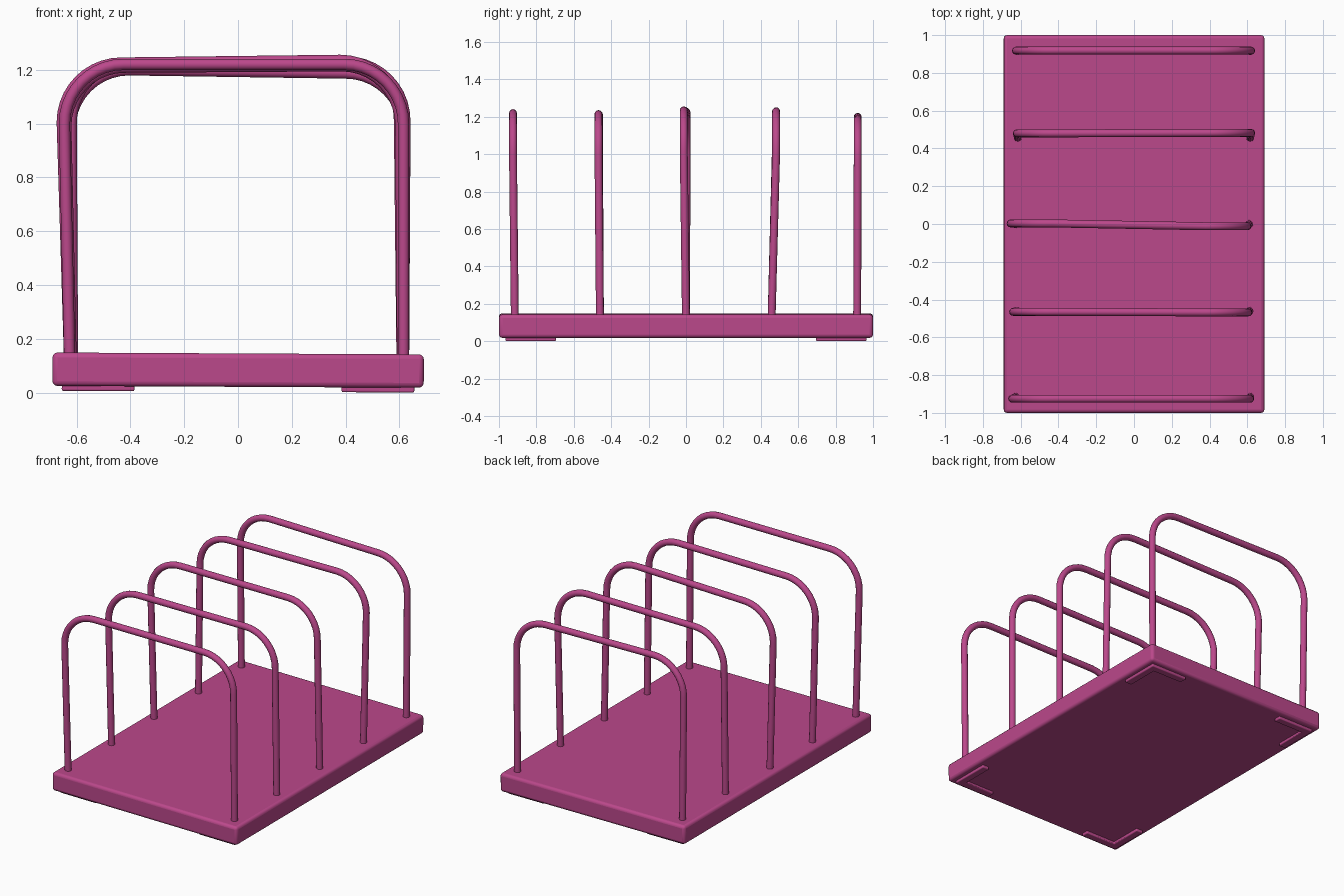
import bpy, bmesh, math
from mathutils import Vector

cube = bpy.data.objects.get("Cube")
if cube:
    bpy.data.objects.remove(cube, do_unlink=True)

COLOUR = (0.50, 0.065, 0.26, 1)
mat = bpy.data.materials.new("magenta_pink")
mat.use_nodes = True
mat.diffuse_color = COLOUR
bsdf = mat.node_tree.nodes["Principled BSDF"]
bsdf.inputs["Base Color"].default_value = COLOUR
bsdf.inputs["Roughness"].default_value = 0.6

TILT = 0.005  # the base leans very slightly to one side


def finish(bm, name, bevel=0, segments=3):
    bmesh.ops.recalc_face_normals(bm, faces=bm.faces[:])
    mesh = bpy.data.meshes.new(name)
    bm.to_mesh(mesh)
    bm.free()
    obj = bpy.data.objects.new(name, mesh)
    bpy.context.collection.objects.link(obj)
    mesh.materials.append(mat)
    if bevel:
        mod = obj.modifiers.new("rounded_edges", "BEVEL")
        mod.width = bevel
        mod.segments = segments
    bpy.ops.object.select_all(action="DESELECT")
    obj.select_set(True)
    bpy.context.view_layer.objects.active = obj
    bpy.ops.object.shade_smooth_by_angle(angle=math.radians(40))
    return obj


def prism(outline, z0, z1, name, bevel):
    bm = bmesh.new()
    face = bm.faces.new([bm.verts.new((x, y, z0)) for x, y in outline])
    ext = bmesh.ops.extrude_face_region(bm, geom=[face])
    top = [g for g in ext["geom"] if isinstance(g, bmesh.types.BMVert)]
    bmesh.ops.translate(bm, verts=top, vec=(0, 0, z1 - z0))
    obj = finish(bm, name, bevel)
    obj.rotation_euler.y = TILT
    return obj


def hoop_path(left, right, foot_l, foot_r, y_foot, y_l, y_r, z_l, z_r, r=0.22, steps=10):
    """Centre line of one hoop: leg, rounded corner, bar, corner, leg."""
    points = [Vector((foot_l, y_foot, 0.1))]
    for i in range(steps + 1):
        a = math.pi / 2 * i / steps
        points.append(Vector((left + r - r * math.cos(a), y_l, z_l - r + r * math.sin(a))))
    for i in range(steps + 1):
        a = math.pi / 2 * (1 - i / steps)
        points.append(Vector((right - r + r * math.cos(a), y_r, z_r - r + r * math.sin(a))))
    points.append(Vector((foot_r, y_foot, 0.1)))
    return points


def tube(points, radius, name, sides=12):
    bm = bmesh.new()
    rings = []
    for i, p in enumerate(points):
        ahead = points[min(i + 1, len(points) - 1)]
        behind = points[max(i - 1, 0)]
        tangent = (ahead - behind).normalized()
        u = tangent.cross(Vector((0, 1, 0))).normalized()
        v = tangent.cross(u)
        angles = [2 * math.pi * k / sides for k in range(sides)]
        rings.append([bm.verts.new(p + radius * (u * math.cos(a) + v * math.sin(a))) for a in angles])
    for a, b in zip(rings, rings[1:]):
        for k in range(sides):
            j = (k + 1) % sides
            bm.faces.new((a[k], a[j], b[j], b[k]))
    bm.faces.new(rings[0])
    bm.faces.new(rings[-1])
    return finish(bm, name)


# Base board
prism([(-0.69, -1), (0.69, -1), (0.69, 1), (-0.69, 1)], 0.022, 0.146, "base_board", 0.018)

# L-shaped corner feet
L, W = 0.27, 0.05
corner = [(0, 0), (L, 0), (L, W), (W, W), (W, L), (0, L)]
for sx, side in ((-1, "right"), (1, "left")):
    for sy, end in ((-1, "front"), (1, "back")):
        outline = [(sx * (0.655 - x), sy * (0.965 - y)) for x, y in corner]
        prism(outline, 0.004, 0.03, f"{end}_{side}_foot", 0.006)

# Wire hoops: left, right, foot left, foot right, foot y, top y left/right, top z left/right
hoops = [
    (-0.645, 0.615, -0.625, 0.615, -0.915, -0.925, -0.925, 1.22, 1.22),
    (-0.64, 0.605, -0.62, 0.612, -0.46, -0.465, -0.468, 1.21, 1.215),
    (-0.653, 0.60, -0.625, 0.61, 0.0, 0.003, -0.012, 1.225, 1.235),
    (-0.62, 0.62, -0.615, 0.615, 0.457, 0.48, 0.482, 1.225, 1.23),
    (-0.625, 0.62, -0.615, 0.615, 0.915, 0.918, 0.918, 1.20, 1.188),
]
for n, spec in enumerate(hoops, 1):
    tube(hoop_path(*spec), 0.021, f"divider_hoop_{n}")
